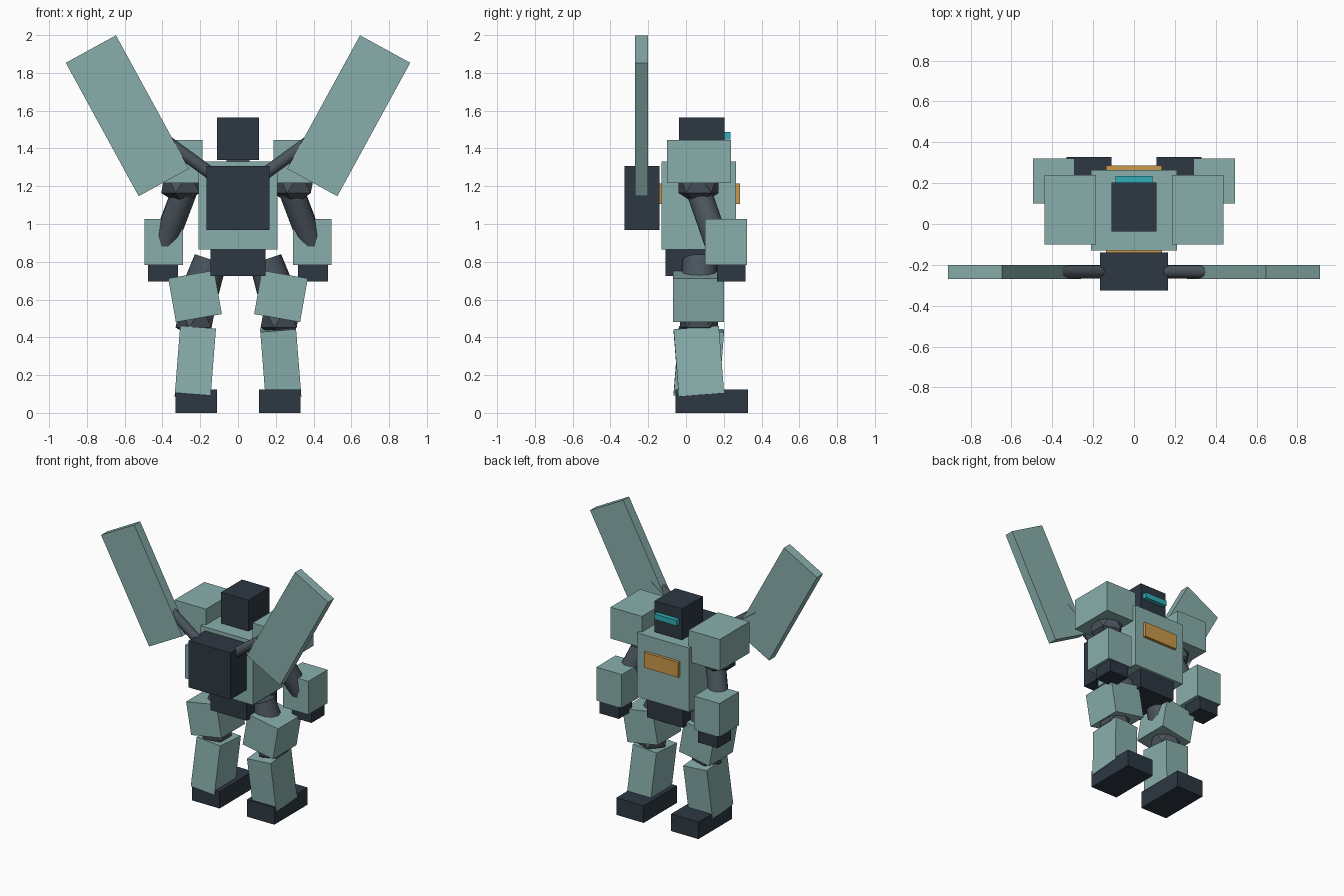
import bpy
import math
from mathutils import Vector

if "Cube" in bpy.data.objects:
    bpy.data.objects.remove(bpy.data.objects["Cube"])


def make_mat(name, rgb):
    m = bpy.data.materials.new(name)
    m.diffuse_color = (*rgb, 1)
    m.use_nodes = True
    m.node_tree.nodes["Principled BSDF"].inputs["Base Color"].default_value = m.diffuse_color
    return m


ARMOR = make_mat("armor_green", (0.25, 0.43, 0.41))
DARK = make_mat("dark_frame", (0.026, 0.04, 0.055))
JOINT = make_mat("joint_grey", (0.07, 0.09, 0.11))
GLOW = make_mat("visor_cyan", (0.03, 0.42, 0.48))
AMBER = make_mat("chest_amber", (0.6, 0.32, 0.07))


def finish(name, mat):
    ob = bpy.context.object
    ob.name = name
    ob.data.materials.append(mat)
    return ob


def box(name, center, size, mat, rot=(0, 0, 0)):
    bpy.ops.mesh.primitive_cube_add(size=1, location=center, rotation=rot)
    bpy.context.object.scale = size
    return finish(name, mat)


def tube(name, a, b, r1, r2, mat, sides=12):
    a, b = Vector(a), Vector(b)
    d = b - a
    bpy.ops.mesh.primitive_cone_add(
        vertices=sides, radius1=r1, radius2=r2, depth=d.length,
        location=(a + b) / 2, rotation=d.to_track_quat('Z', 'Y').to_euler())
    bpy.ops.object.shade_smooth_by_angle(angle=math.radians(40))
    return finish(name, mat)


def ball(name, center, r, mat):
    bpy.ops.mesh.primitive_ico_sphere_add(subdivisions=1, radius=r, location=center)
    return finish(name, mat)


# Body core
box("torso", (0, 0.067, 1.098), (0.42, 0.395, 0.465), ARMOR)
box("pelvis", (0, 0.067, 0.798), (0.29, 0.35, 0.145), DARK)
box("chest_plate", (0, 0.073, 1.16), (0.275, 0.425, 0.11), AMBER)
box("backpack", (0, -0.233, 1.138), (0.335, 0.187, 0.34), DARK)

# Head
box("neck", (0, 0.075, 1.335), (0.12, 0.12, 0.04), JOINT)
box("head", (0, 0.083, 1.452), (0.22, 0.24, 0.225), DARK)
box("visor", (0, 0.215, 1.468), (0.18, 0.04, 0.04), GLOW)

for side, s in (("left", -1), ("right", 1)):
    # Arms
    box(side + "_shoulder_pad", (s * 0.313, 0.069, 1.331), (0.252, 0.34, 0.228), ARMOR)
    ball(side + "_shoulder_joint", (s * 0.295, 0.067, 1.22), 0.125, JOINT)
    tube(side + "_upper_arm", (s * 0.27, 0.055, 1.21), (s * 0.395, 0.17, 0.88),
         0.068, 0.068, JOINT)
    box(side + "_forearm", (s * 0.393, 0.211, 0.905), (0.204, 0.222, 0.242), ARMOR)
    box(side + "_hand", (s * 0.397, 0.24, 0.742), (0.157, 0.152, 0.095), DARK)

    # Legs
    tube(side + "_thigh_frame", (s * 0.145, 0.07, 0.812), (s * 0.236, 0.07, 0.54),
         0.088, 0.108, JOINT)
    box(side + "_thigh", (s * 0.2275, 0.067, 0.6175), (0.247, 0.27, 0.235), ARMOR,
        (0, s * math.radians(10), 0))
    ball(side + "_knee_joint", (s * 0.225, 0.068, 0.505), 0.118, JOINT)
    box(side + "_shin", (s * 0.226, 0.068, 0.267), (0.19, 0.24, 0.357), ARMOR,
        (s * math.radians(4.5), -s * math.radians(4.5), 0))
    box(side + "_foot", (s * 0.22, 0.137, 0.062), (0.22, 0.383, 0.124), DARK)

    # Wings
    tube(side + "_wing_strut", (s * 0.1, -0.233, 1.236), (s * 0.42, -0.233, 1.468),
         0.033, 0.033, JOINT)
    box(side + "_wing", (s * 0.586, -0.235, 1.573), (0.303, 0.068, 0.805), ARMOR,
        (0, s * 0.5, 0))
